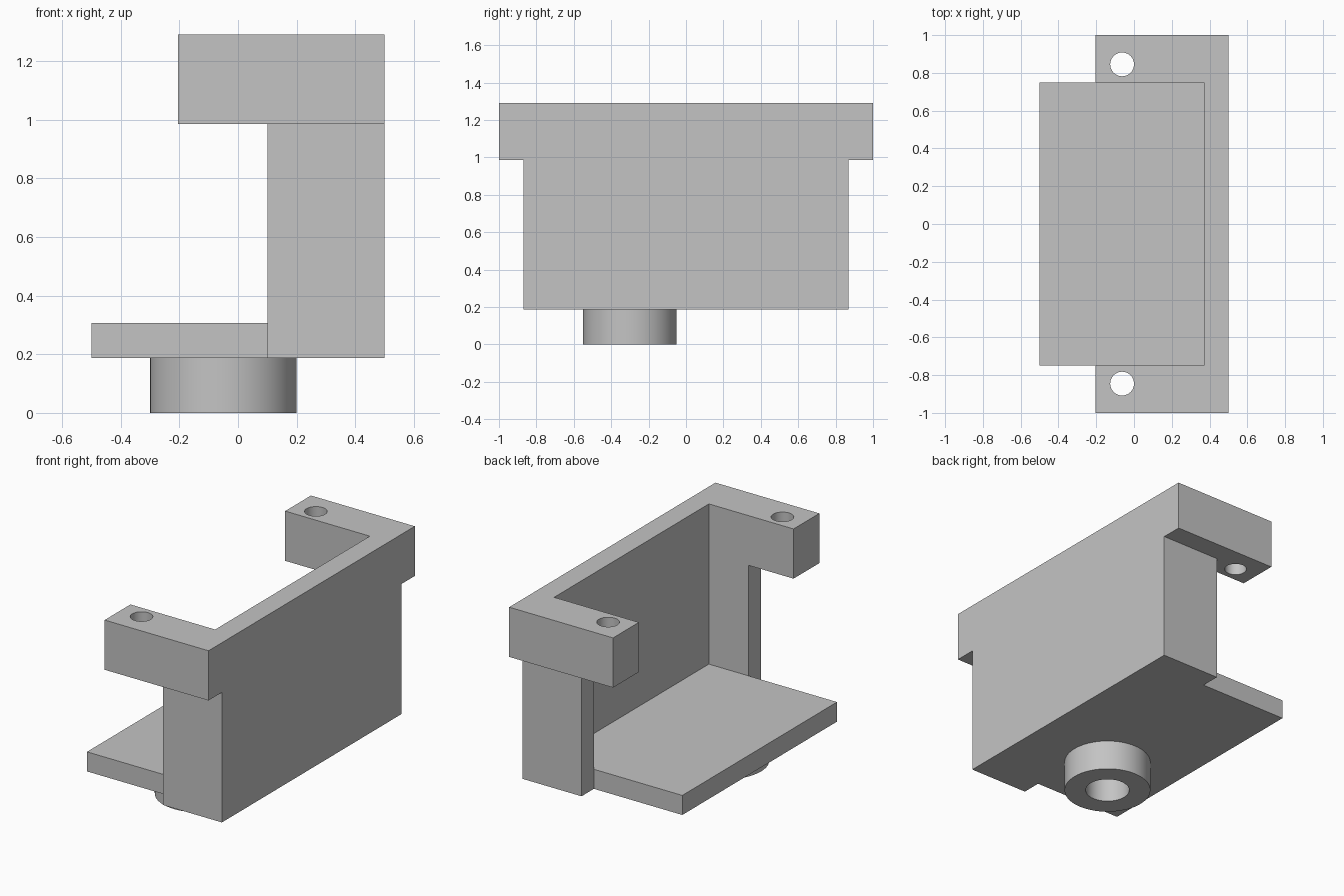
import bpy

cube = bpy.data.objects.get("Cube")
if cube:
    bpy.data.objects.remove(cube, do_unlink=True)

GREY = (0.55, 0.55, 0.55, 1.0)
grey = bpy.data.materials.new("plain grey")
grey.use_nodes = True
grey.diffuse_color = GREY
grey.node_tree.nodes["Principled BSDF"].inputs["Base Color"].default_value = GREY


def finish(name):
    obj = bpy.context.object
    obj.name = name
    bpy.ops.object.transform_apply(location=True, rotation=False, scale=True)
    obj.data.materials.append(grey)
    return obj


def box(name, low, high):
    bpy.ops.mesh.primitive_cube_add(
        size=1, location=[(a + b) / 2 for a, b in zip(low, high)])
    bpy.context.object.scale = [b - a for a, b in zip(low, high)]
    return finish(name)


def cylinder(name, x, y, low, high, radius, sides=64):
    bpy.ops.mesh.primitive_cylinder_add(
        vertices=sides, radius=radius, depth=high - low,
        location=(x, y, (low + high) / 2))
    return finish(name)


def combine(target, tool, operation):
    tool.hide_render = True
    mod = target.modifiers.new(operation.lower(), "BOOLEAN")
    mod.operation = operation
    mod.solver = "EXACT"
    mod.object = tool
    bpy.context.view_layer.objects.active = target
    bpy.ops.object.modifier_apply(modifier=mod.name)
    bpy.data.objects.remove(tool, do_unlink=True)


BASE, FLOOR, LIP, TOP = 0.187, 0.307, 0.985, 1.29

# Solid masses: back wall, overhanging top rim, floor plate, round boss
bracket = box("mounting_bracket", (0.1, -0.87, BASE), (0.5, 0.87, TOP))
for mass in (
    box("top_rim", (-0.205, -1, LIP), (0.5, 1, TOP)),
    box("floor_plate", (-0.5, -0.75, BASE), (0.3, 0.75, FLOOR)),
    cylinder("boss", -0.05, -0.3, 0, BASE + 0.05, 0.25),
):
    combine(bracket, mass, "UNION")

# Open bay, boss bore and a screw hole through each arm
cutters = [
    box("bay", (-0.8, -0.75, FLOOR), (0.37, 0.75, TOP + 0.2)),
    cylinder("boss_bore", -0.05, -0.3, -0.1, BASE, 0.127),
]
for side in (-1, 1):
    cutters.append(cylinder("screw_hole", -0.063, side * 0.845,
                            LIP - 0.1, TOP + 0.1, 0.063, 48))
for cutter in cutters:
    combine(bracket, cutter, "DIFFERENCE")

# Smooth round walls, crisp edges
bpy.ops.object.select_all(action="DESELECT")
bracket.select_set(True)
bpy.context.view_layer.objects.active = bracket
bpy.ops.object.shade_smooth_by_angle(angle=0.5)
